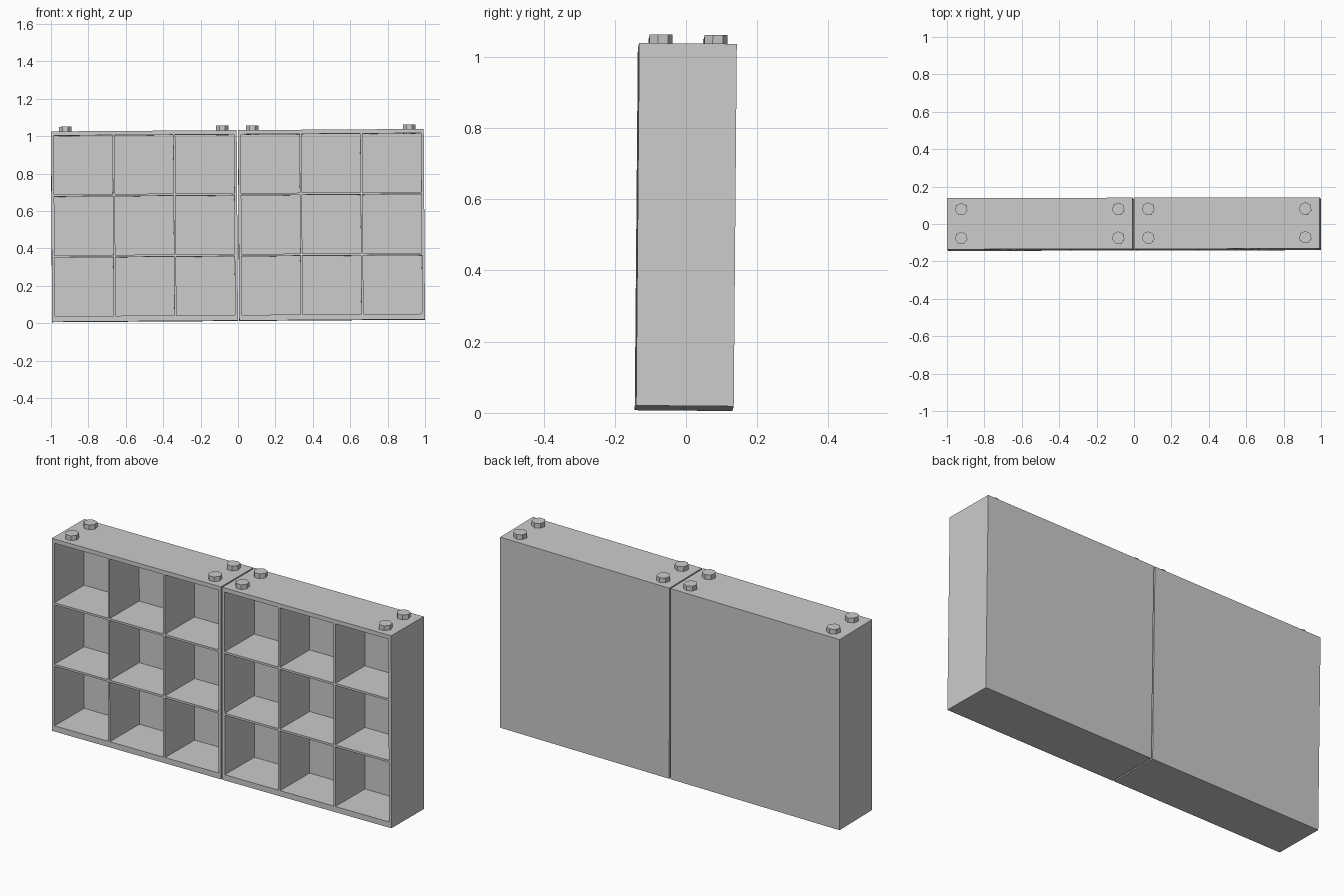
import bpy, bmesh
from mathutils import Matrix, Vector

cube = bpy.data.objects.get("Cube")
if cube:
    bpy.data.objects.remove(cube, do_unlink=True)

grey = bpy.data.materials.new("plain grey")
grey.use_nodes = True
grey.diffuse_color = (0.6, 0.6, 0.6, 1)
grey.node_tree.nodes["Principled BSDF"].inputs["Base Color"].default_value = grey.diffuse_color

# The whole shelf leans very slightly
TILT = (Matrix.Translation((0.003, -0.005, 0.013)) @ Matrix.Rotation(0.002, 4, 'Z')
        @ Matrix.Rotation(-0.0085, 4, 'X') @ Matrix.Rotation(-0.0067, 4, 'Y'))

WIDTH, DEPTH, HEIGHT = 0.993, 0.274, 1.018
SIDE, BOARD, BASE, LID, BACK = 0.015, 0.011, 0.03, 0.022, 0.025
CELLS = 3


def finish(name, bm):
    mesh = bpy.data.meshes.new(name)
    bmesh.ops.recalc_face_normals(bm, faces=bm.faces)
    bm.to_mesh(mesh)
    bm.free()
    mesh.materials.append(grey)
    obj = bpy.data.objects.new(name, mesh)
    obj.matrix_world = TILT
    bpy.context.collection.objects.link(obj)


def cell_edges(start, end):
    """Edges of equal openings separated by thin boards."""
    size = (end - start - BOARD * (CELLS - 1)) / CELLS
    return [start + i * (size + BOARD) + side * size
            for i in range(CELLS) for side in (0, 1)]


def shelf_unit(name, cx):
    half, front, back = WIDTH / 2, -DEPTH / 2, DEPTH / 2
    xs = [cx - half] + [cx + x for x in cell_edges(SIDE - half, half - SIDE)] + [cx + half]
    zs = [0] + cell_edges(BASE, HEIGHT - LID) + [HEIGHT]
    bm = bmesh.new()

    def quad(*points):
        bm.faces.new([bm.verts.new(p) for p in points])

    # Front grid: odd row and column pairs are open compartments
    for i, (x0, x1) in enumerate(zip(xs, xs[1:])):
        for j, (z0, z1) in enumerate(zip(zs, zs[1:])):
            opening = i % 2 and j % 2
            y = back - BACK if opening else front
            rim = [(x0, z0), (x1, z0), (x1, z1), (x0, z1)]
            quad(*[(x, y, z) for x, z in rim])
            if opening:
                for (ax, az), (bx, bz) in zip(rim, rim[1:] + rim[:1]):
                    quad((ax, front, az), (bx, front, bz), (bx, y, bz), (ax, y, az))

    # Outer sides, top, bottom and back
    rim = [(xs[0], 0), (xs[-1], 0), (xs[-1], HEIGHT), (xs[0], HEIGHT)]
    quad(*[(x, back, z) for x, z in rim])
    for k, (ax, az) in enumerate(rim):
        bx, bz = rim[(k + 1) % 4]
        steps = {0: xs, 1: zs, 2: xs[::-1], 3: zs[::-1]}[k]
        edge = [(s, az) if k % 2 == 0 else (ax, s) for s in steps]
        quad(*[(x, front, z) for x, z in edge], (bx, back, bz), (ax, back, az))
    bmesh.ops.remove_doubles(bm, verts=bm.verts, dist=0.0001)
    finish(name, bm)


def stud(name, x, y):
    bm = bmesh.new()
    bmesh.ops.create_cone(bm, cap_ends=True, segments=7, radius1=0.034, radius2=0.034, depth=0.05,
                          matrix=Matrix.Translation(Vector((x, y, HEIGHT))))
    finish(name, bm)


# Two units side by side, each with four locating studs on top
for label, cx in (("right", -0.5), ("left", 0.5)):
    shelf_unit(label + "_shelf_unit", cx)
    for x_name, sx in (("right", -1), ("left", 1)):
        for y_name, sy in (("front", -1), ("back", 1)):
            stud(f"{label}_unit_{y_name}_{x_name}_stud", cx + sx * 0.42, sy * 0.077)
